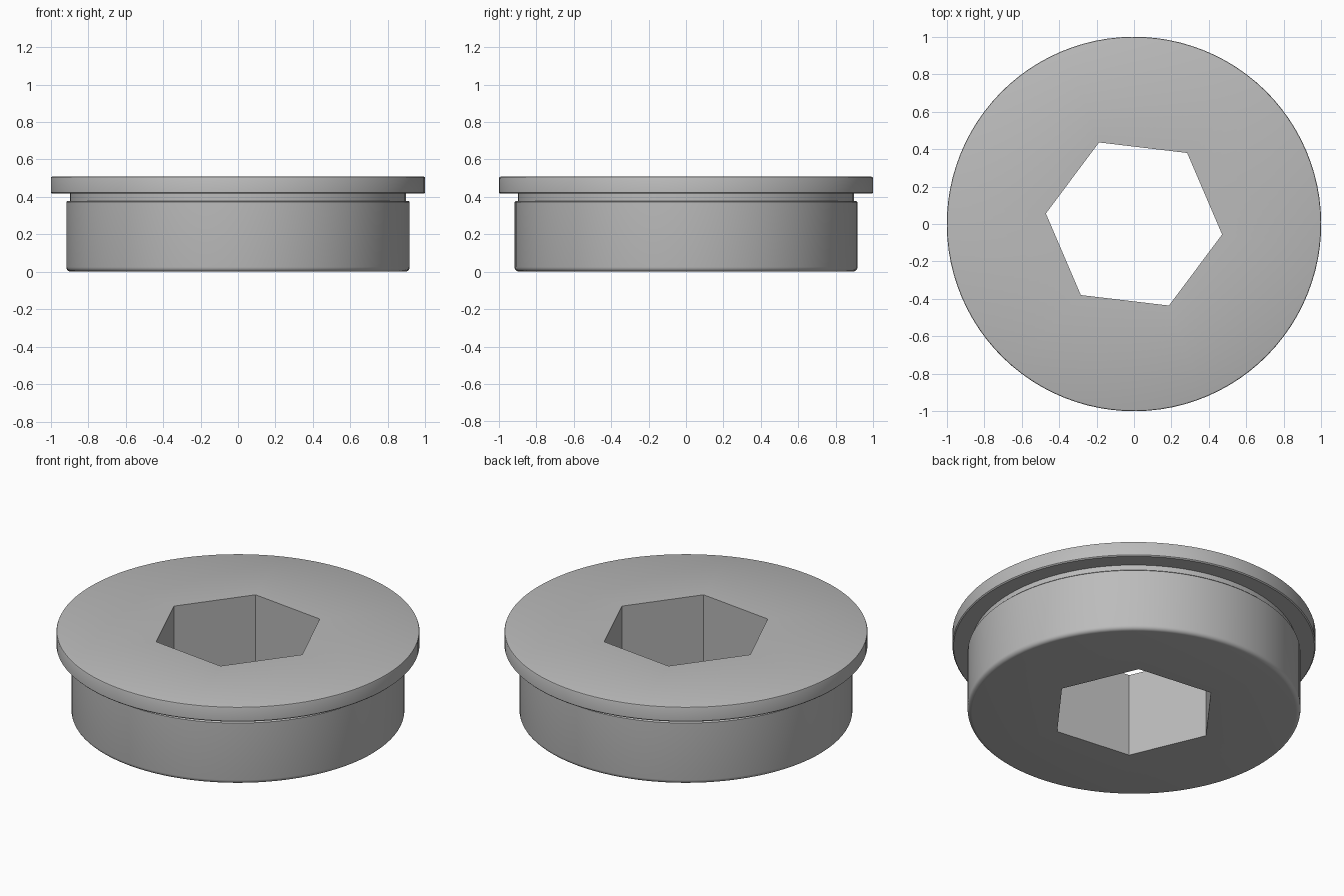
import bpy, bmesh, math

if "Cube" in bpy.data.objects:
    bpy.data.objects.remove(bpy.data.objects["Cube"])

SEGMENTS = 96                    # multiple of six, so the socket corners fall on vertices
TURN = math.radians(-6.8)        # rotation of the hexagonal socket
SOCKET_R = 0.474                 # socket radius across corners
HEIGHT = 0.508


def hex_radius(angle):
    """Distance from the axis to the socket wall at an angle from a corner."""
    a = angle % (math.pi / 3) - math.pi / 6
    return SOCKET_R * math.cos(math.pi / 6) / math.cos(a)


def round_corner(cx, cz, r, start, steps):
    """Quarter arc of the profile, turning counter-clockwise from start degrees."""
    angles = [math.radians(start + 90 * i / steps) for i in range(steps + 1)]
    return [(cx + r * math.cos(a), cz + r * math.sin(a)) for a in angles]


# Outer profile from the underside to the top: body, groove, flange
profile = round_corner(0.917 - 0.025, 0.025, 0.025, -90, 5)
profile += [(0.917, 0.372), (0.911, 0.378), (0.898, 0.378), (0.898, 0.417)]
profile += [(0.994, 0.417), (1.0, 0.423)]
profile += round_corner(1.0 - 0.008, HEIGHT - 0.008, 0.008, 0, 2)

# Rings of vertices, closed through the hexagonal socket
bm = bmesh.new()
rings = []
for radius, z in [(None, 0.0)] + profile + [(None, HEIGHT)]:
    ring = []
    for i in range(SEGMENTS):
        a = 2 * math.pi * i / SEGMENTS
        r = hex_radius(a) if radius is None else radius
        ring.append(bm.verts.new((r * math.cos(a + TURN), r * math.sin(a + TURN), z)))
    rings.append(ring)
for k, lower in enumerate(rings):
    upper = rings[(k + 1) % len(rings)]
    for i in range(SEGMENTS):
        j = (i + 1) % SEGMENTS
        bm.faces.new((lower[i], lower[j], upper[j], upper[i]))
bmesh.ops.recalc_face_normals(bm, faces=bm.faces)

mesh = bpy.data.meshes.new("socket_plug")
bm.to_mesh(mesh)
bm.free()
plug = bpy.data.objects.new("socket_plug", mesh)
bpy.context.collection.objects.link(plug)

# Plain grey metal
grey = bpy.data.materials.new("grey_metal")
grey.diffuse_color = (0.5, 0.5, 0.5, 1)
grey.use_nodes = True
grey.node_tree.nodes["Principled BSDF"].inputs["Base Color"].default_value = grey.diffuse_color
mesh.materials.append(grey)

bpy.context.view_layer.objects.active = plug
plug.select_set(True)
bpy.ops.object.shade_smooth_by_angle(angle=math.radians(30))
